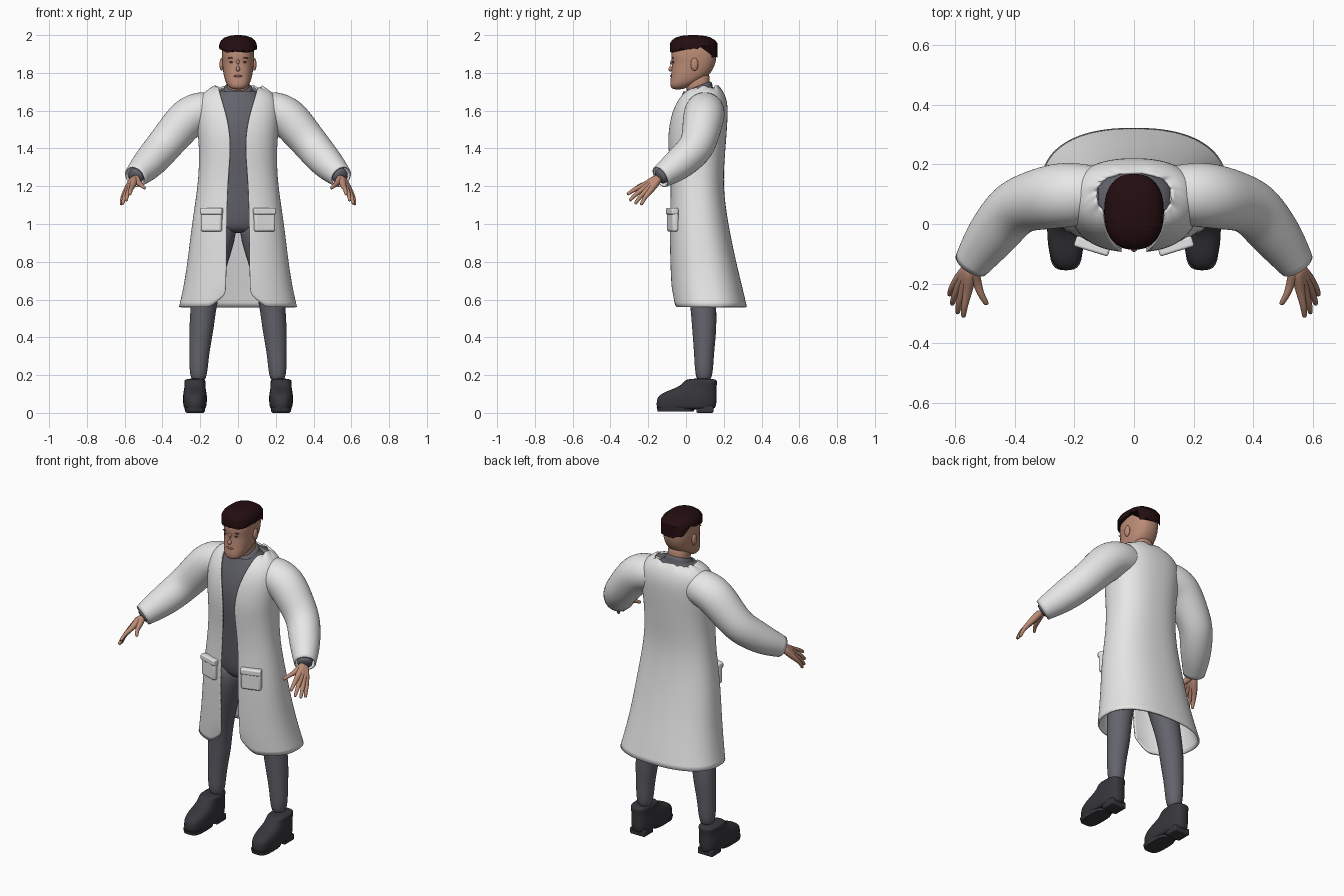
import bpy, bmesh, math, random
from mathutils import Vector, Matrix, Euler

random.seed(4)
if "Cube" in bpy.data.objects:
    bpy.data.objects.remove(bpy.data.objects["Cube"])


def material(name, *rgb):
    mat = bpy.data.materials.new(name)
    mat.use_nodes = True
    mat.diffuse_color = (*rgb, 1)
    mat.node_tree.nodes["Principled BSDF"].inputs["Base Color"].default_value = (*rgb, 1)
    return mat


WHITE = material("coat white", .8, .8, .8)
GREY = material("suit grey", .125, .125, .15)
BOOT = material("boot charcoal", .038, .038, .045)
SKIN = material("skin", .5, .26, .18)
LIP = material("lip", .33, .14, .1)
EYE = material("eye brown", .1, .045, .035)
HAIR = material("hair dark red", .017, .004, .005)


def finish(name, bm, mat, mirror=False, smooth=0, thick=0, bevel=0):
    """Turn a bmesh into an object with its modifiers."""
    bmesh.ops.recalc_face_normals(bm, faces=bm.faces)
    mesh = bpy.data.meshes.new(name)
    bm.to_mesh(mesh)
    bm.free()
    mesh.materials.append(mat)
    mesh.shade_smooth()
    if not smooth:
        mesh.set_sharp_from_angle(angle=math.radians(35))
    obj = bpy.data.objects.new(name, mesh)
    bpy.context.scene.collection.objects.link(obj)
    if bevel:
        mod = obj.modifiers.new("Bevel", 'BEVEL')
        mod.width, mod.segments = bevel, 3
    if mirror:
        obj.modifiers.new("Mirror", 'MIRROR')
    if smooth:
        mod = obj.modifiers.new("Subdivision", 'SUBSURF')
        mod.levels = mod.render_levels = smooth
    if thick:
        mod = obj.modifiers.new("Solidify", 'SOLIDIFY')
        mod.thickness, mod.offset = thick, 0
    return obj


def skin(name, rings, mat, closed=True, cap=True, **options):
    """Bridge a list of point rings with quads."""
    bm = bmesh.new()
    loops = [[bm.verts.new(p) for p in ring] for ring in rings]
    n = len(loops[0])
    for a, b in zip(loops, loops[1:]):
        for i in range(n if closed else n - 1):
            j = (i + 1) % n
            bm.faces.new((a[i], a[j], b[j], b[i]))
    if cap:
        bm.faces.new(loops[0])
        bm.faces.new(loops[-1])
    return finish(name, bm, mat, **options)


def loft(name, rows, mat, x=0, power=.85, sides=24, shape=None, **options):
    """Horizontal rounded rings; row = z, half width, front y, back y[, front gap]."""
    rings = []
    is_open = len(rows[0]) > 4
    for k, (z, rx, front, back, *gap) in enumerate(rows):
        start = math.asin((gap[0] / rx) ** (1 / power)) if gap else 0
        ring = []
        for i in range(sides):
            t = start + (math.tau - 2 * start) * i / (sides - 1 if gap else sides)
            s, c = math.sin(t), math.cos(t)
            p = Vector((x + math.copysign(abs(s) ** power, s) * rx,
                        (front + back) / 2 - math.copysign(abs(c) ** power, c) * (back - front) / 2, z))
            if shape:
                p.z += shape(k, p)
            ring.append(p)
        rings.append(ring)
    return skin(name, rings, mat, closed=not is_open, **options)


def tube(name, path, radii, mat, sides=12, **options):
    """Round tube along a path with a radius at each point."""
    pts = [Vector(p) for p in path]
    rings = []
    for k, p in enumerate(pts):
        direction = pts[min(k + 1, len(pts) - 1)] - pts[max(k - 1, 0)]
        turn = direction.to_track_quat('Z', 'Y')
        rings.append([p + turn @ Vector((math.cos(a), math.sin(a), 0)) * radii[k]
                      for a in (math.tau * i / sides for i in range(sides))])
    return skin(name, rings, mat, **options)


def ball(name, place, size, mat, **options):
    bm = bmesh.new()
    bmesh.ops.create_uvsphere(bm, u_segments=20, v_segments=12, radius=1,
                              matrix=Matrix.LocRotScale(Vector(place), None, Vector(size)))
    return finish(name, bm, mat, **options)


def box(name, place, size, mat, yaw=0, **options):
    bm = bmesh.new()
    turn = Euler((0, 0, math.radians(yaw)))
    bmesh.ops.create_cube(bm, size=1, matrix=Matrix.LocRotScale(Vector(place), turn, Vector(size)))
    return finish(name, bm, mat, **options)


# Long coat, open at the front, with cut-away hem corners and a ragged neckline
def coat_edges(row, p):
    if row == 0 and p.y < .1:
        return max(0, .14 - abs(p.x)) * .95
    return random.uniform(-.012, .008) if row == 11 else 0


loft("coat", [
    (.56, .308, -.065, .318, .065), (.66, .285, -.075, .295, .065), (.8, .262, -.08, .26, .06),
    (1, .24, -.085, .218, .06), (1.2, .207, -.075, .19, .055), (1.35, .2, -.085, .2, .042),
    (1.45, .205, -.093, .208, .04), (1.55, .215, -.082, .215, .055), (1.62, .215, -.062, .217, .075),
    (1.67, .2, -.035, .207, .09), (1.705, .165, -.008, .19, .1), (1.725, .125, .02, .17, .1)],
    WHITE, sides=44, shape=coat_edges, cap=False, smooth=2, thick=.01)

# Sleeves, shoulder to cuff
tube("sleeves", [(.12, .1, 1.6), (.19, .1, 1.6), (.26, .095, 1.572), (.33, .08, 1.49), (.4, .06, 1.405),
                 (.455, -.01, 1.34), (.505, -.075, 1.288), (.545, -.135, 1.25)],
     [.09, .105, .108, .1, .093, .088, .075, .058],
     WHITE, sides=16, cap=False, mirror=True, smooth=2, thick=.008)

# Patch pockets with flaps
box("pockets", (.14, -.07, 1.02), (.115, .035, .12), WHITE, yaw=17, bevel=.012, mirror=True)
box("pocket_flaps", (.14, -.074, 1.068), (.12, .037, .035), WHITE, yaw=17, bevel=.008, mirror=True)


# Body suit with a high collar that dips at the front
def collar_tilt(row, p):
    return (p.y - .13) * .4 if row > 8 else 0


loft("suit_torso", [
    (.95, .11, 0, .13), (1, .165, -.03, .165), (1.15, .17, -.045, .155), (1.3, .165, -.06, .16),
    (1.45, .17, -.078, .18), (1.56, .17, -.065, .185), (1.64, .15, -.04, .18), (1.69, .12, -.018, .165),
    (1.71, .085, -.015, .145), (1.735, .076, -.01, .14), (1.765, .072, -.005, .133)],
    GREY, shape=collar_tilt, smooth=2)

# Trouser legs
skin_rows = [(.15, .21, .095, .047), (.3, .208, .095, .052), (.45, .193, .098, .069), (.6, .18, .09, .07),
             (.8, .14, .07, .086), (.93, .108, .065, .098), (1.04, .09, .065, .09)]
tube("suit_legs", [(x, y, z) for z, x, y, r in skin_rows], [r for *_, r in skin_rows],
     GREY, sides=16, mirror=True, smooth=2)

# Suit cuffs showing at the wrists
tube("suit_cuffs", [(.51, -.08, 1.285), (.54, -.128, 1.255), (.551, -.146, 1.244)],
     [.045, .046, .042], GREY, mirror=True, smooth=1)

# Boots, cuffed at the top, with soles and heels
loft("boots", [
    (.018, .052, -.145, .15), (.03, .06, -.157, .158), (.06, .064, -.157, .163), (.09, .064, -.15, .163),
    (.115, .06, -.105, .162), (.135, .056, -.045, .162), (.16, .056, -.012, .165), (.183, .056, 0, .165)],
    BOOT, x=.228, power=.75, mirror=True, smooth=2)
loft("boot_soles", [(.008, .052, -.15, .04), (.03, .056, -.155, .05)], BOOT, x=.228, power=.6, mirror=True)
box("boot_heels", (.228, .1, .02), (.1, .09, .04), BOOT, mirror=True, bevel=.008)

# Hands: every digit runs from the wrist through the palm to its tip
wrist = Vector((.546, -.14, 1.247))
digits = {
    "thumb": ((.525, -.2, 1.215), (.492, -.27, 1.188)),
    "index_finger": ((.558, -.232, 1.2), (.572, -.312, 1.155)),
    "middle_finger": ((.573, -.222, 1.188), (.592, -.3, 1.122)),
    "ring_finger": ((.587, -.208, 1.177), (.61, -.27, 1.105)),
    "little_finger": ((.598, -.194, 1.168), (.619, -.238, 1.1)),
}
for digit, (knuckle, tip) in digits.items():
    knuckle, tip = Vector(knuckle), Vector(tip)
    bend = knuckle.lerp(tip, .5) + Vector((.004, -.004, .005))
    tube(digit + "s", [wrist, wrist.lerp(knuckle, .5), knuckle, bend, tip.lerp(bend, .15), tip],
         [.024, .023, .016, .012, .01, .006], SKIN, sides=8, mirror=True, smooth=2)

# Head and neck
loft("neck", [(1.66, .06, .005, .125), (1.74, .06, 0, .125), (1.82, .06, 0, .13)], SKIN, smooth=1)
loft("head", [
    (1.712, .026, -.068, -.02), (1.725, .05, -.083, .01), (1.75, .066, -.085, .07), (1.785, .076, -.08, .12),
    (1.82, .081, -.077, .145), (1.855, .084, -.073, .158), (1.885, .086, -.081, .163),
    (1.93, .085, -.075, .16), (1.96, .074, -.055, .142), (1.98, .05, -.02, .11)], SKIN, smooth=2)
tube("nose", [(0, -.07, 1.872), (0, -.08, 1.85), (0, -.085, 1.825), (0, -.078, 1.808)],
     [.007, .01, .015, .011], SKIN, smooth=2)
ball("ears", (.087, .045, 1.845), (.011, .02, .034), SKIN, mirror=True)
ball("eyes", (.033, -.066, 1.857), (.013, .005, .005), EYE, mirror=True)
ball("eyebrows", (.035, -.069, 1.879), (.02, .005, .004), EYE, mirror=True)
ball("mouth", (0, -.077, 1.783), (.025, .007, .006), LIP)


# Cropped hair with a choppy lower edge, high behind the ears
def hair_edge(row, p):
    if row:
        return 0
    base = -.035 if p.y > .135 else .018 if p.y > .07 else .005 if p.y > -.04 else -.008
    return base + random.uniform(-.01, .006)


loft("hair", [
    (1.925, .1, -.086, .168), (1.955, .099, -.086, .168), (1.972, .09, -.075, .155),
    (1.987, .072, -.055, .132), (1.996, .045, -.025, .1), (2, .015, .02, .06)],
    HAIR, sides=56, shape=hair_edge, cap=True)
